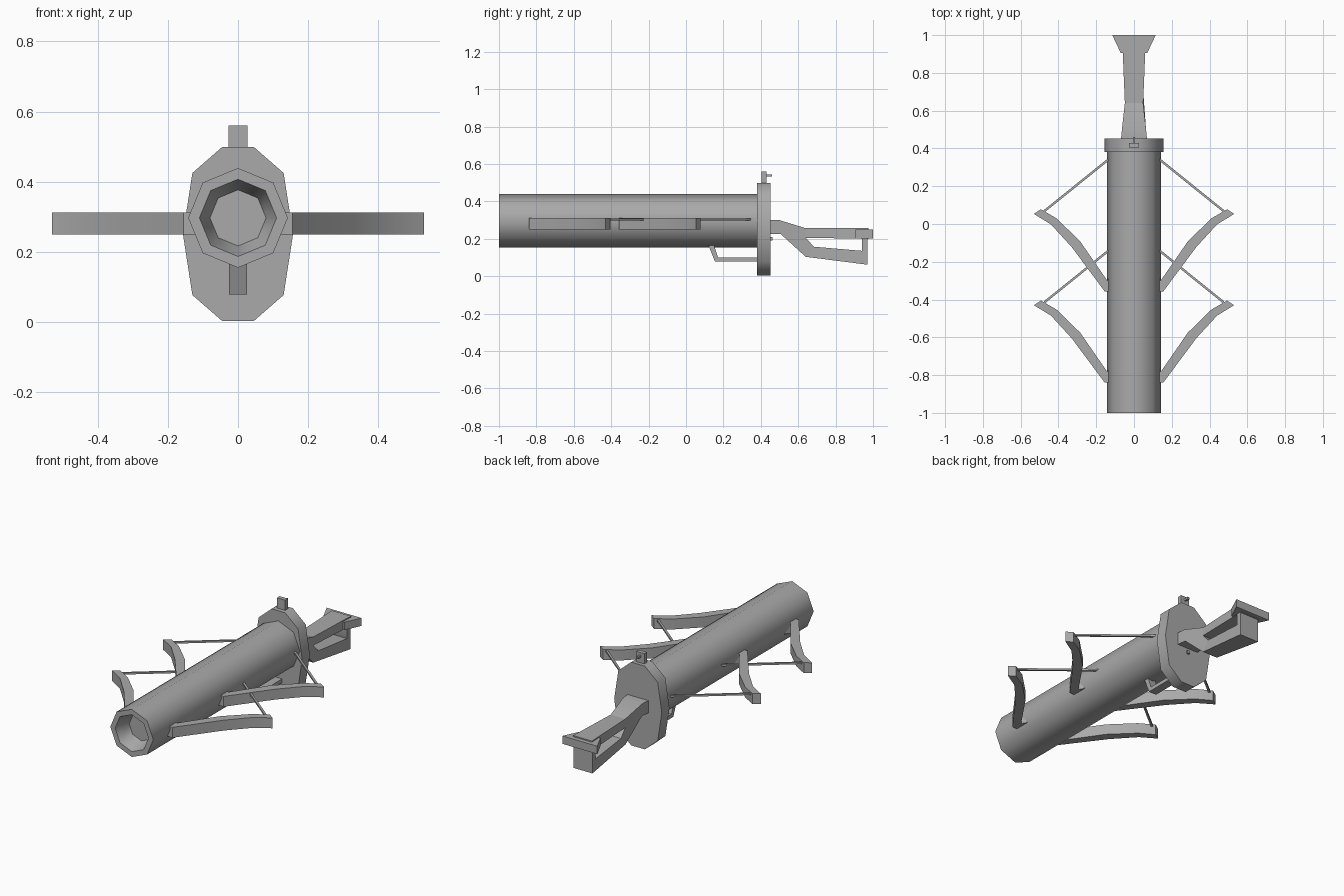
import bpy, bmesh, math
from mathutils import Vector

cube = bpy.data.objects.get("Cube")
if cube:
    bpy.data.objects.remove(cube, do_unlink=True)

grey = bpy.data.materials.new("plain_grey")
grey.use_nodes = True
colour = (0.4, 0.4, 0.4, 1)
grey.diffuse_color = colour
grey.node_tree.nodes["Principled BSDF"].inputs["Base Color"].default_value = colour


def finish(name, bm, angle=50):
    """Turn a bmesh into a named, shaded object."""
    bmesh.ops.recalc_face_normals(bm, faces=bm.faces)
    mesh = bpy.data.meshes.new(name)
    bm.to_mesh(mesh)
    bm.free()
    mesh.materials.append(grey)
    obj = bpy.data.objects.new(name, mesh)
    bpy.context.collection.objects.link(obj)
    bpy.ops.object.select_all(action='DESELECT')
    obj.select_set(True)
    bpy.context.view_layer.objects.active = obj
    if angle:
        bpy.ops.object.shade_smooth_by_angle(angle=math.radians(angle))
    return obj


def loft(name, rings, angle=50):
    """Skin matching rings of points and cap both ends."""
    bm = bmesh.new()
    loops = [[bm.verts.new(p) for p in ring] for ring in rings]
    n = len(loops[0])
    for a, b in zip(loops, loops[1:]):
        for i in range(n):
            j = (i + 1) % n
            bm.faces.new((a[i], a[j], b[j], b[i]))
    bm.faces.new(loops[0])
    bm.faces.new(loops[-1])
    return finish(name, bm, angle)


def box(name, x, y, z):
    return loft(name, [[(x[0], v, z[0]), (x[1], v, z[0]), (x[1], v, z[1]), (x[0], v, z[1])]
                       for v in y], 0)


def side_prism(name, profile, half_width):
    """Extrude a (y, z) profile across x; half_width is a function of y."""
    return loft(name, [[(s * half_width(y), y, z) for y, z in profile] for s in (-1, 1)], 30)


def octagon(radius, y):
    return [(radius * math.sin(i * math.pi / 4), y, 0.297 + radius * math.cos(i * math.pi / 4))
            for i in range(8)]


# Barrel with a tapered, closed muzzle
loft("barrel", [octagon(0.142, 0.4), octagon(0.142, -1), octagon(0.11, -1), octagon(0.08, -0.91)])

# Breech plate
quarter = [(0.045, 0.248), (0.13, 0.174), (0.157, 0)]
right_half = quarter + [(x, -z) for x, z in quarter[1::-1]]
outline = right_half + [(-x, z) for x, z in reversed(right_half)]
loft("breech_plate", [[(x, y, 0.251 + z) for x, z in outline] for y in (0.38, 0.452)])

# Rear sight, its pin and the small stud under the stock
box("sight_post", (-0.027, 0.027), (0.405, 0.43), (0.49, 0.56))
box("sight_pin", (-0.006, 0.006), (0.42, 0.46), (0.533, 0.545))
box("plate_stud", (-0.008, 0.008), (0.44, 0.462), (0.192, 0.21))

# Trigger guard
side_prism("trigger_guard", [(0.12, 0.165), (0.15, 0.165), (0.172, 0.1), (0.39, 0.1),
                             (0.39, 0.078), (0.155, 0.078)], lambda y: 0.025)


# Shoulder stock: grip, upper bar, lower bar and heel around an open window
def stock_width(y):
    if y < 0.63:
        return 0.07 - 0.022 * max(0, y - 0.45) / 0.18
    return 0.048 + 0.014 * (y - 0.63) / 0.34


side_prism("stock_grip", [(0.44, 0.3), (0.5, 0.3), (0.64, 0.257), (0.64, 0.206),
                          (0.684, 0.158), (0.64, 0.104), (0.505, 0.227), (0.44, 0.227)], stock_width)
side_prism("stock_upper_bar", [(0.64, 0.257), (0.975, 0.257), (0.975, 0.2), (0.64, 0.206)], stock_width)
side_prism("stock_lower_bar", [(0.684, 0.158), (0.94, 0.136), (0.97, 0.062), (0.64, 0.104)], stock_width)
side_prism("stock_heel", [(0.94, 0.202), (0.97, 0.202), (0.97, 0.062), (0.94, 0.136)], stock_width)
loft("butt_pad", [[(-0.07, 0.905, z), (0.07, 0.905, z), (0.115, 1, z), (-0.115, 1, z)]
                  for z in (0.203, 0.25)], 0)

# Two bows: curved limbs and strings on both sides
limb_outer = [(0.12, -0.84), (0.155, -0.84), (0.33, -0.605), (0.44, -0.485), (0.53, -0.43)]
limb_inner = [(0.12, -0.745), (0.142, -0.782), (0.285, -0.575), (0.41, -0.453), (0.493, -0.405)]
for bow, shift in (("front", 0), ("rear", 0.483)):
    for side, s in (("left", 1), ("right", -1)):
        rings = []
        for (ox, oy), (ix, iy) in zip(limb_outer, limb_inner):
            rings.append([(s * ox, oy + shift, 0.25), (s * ix, iy + shift, 0.25),
                          (s * ix, iy + shift, 0.312), (s * ox, oy + shift, 0.312)])
        loft(f"{bow}_{side}_limb", rings, 30)

        start = Vector((s * 0.475, -0.415 + shift, 0.303))
        end = Vector((s * 0.13, -0.137 + shift, 0.303))
        across = (end - start).cross(Vector((0, 0, 1))).normalized() * 0.006
        up = Vector((0, 0, 0.005))
        loft(f"{bow}_{side}_string", [[p + across + up, p - across + up, p - across - up,
                                       p + across - up] for p in (start, end)], 0)
